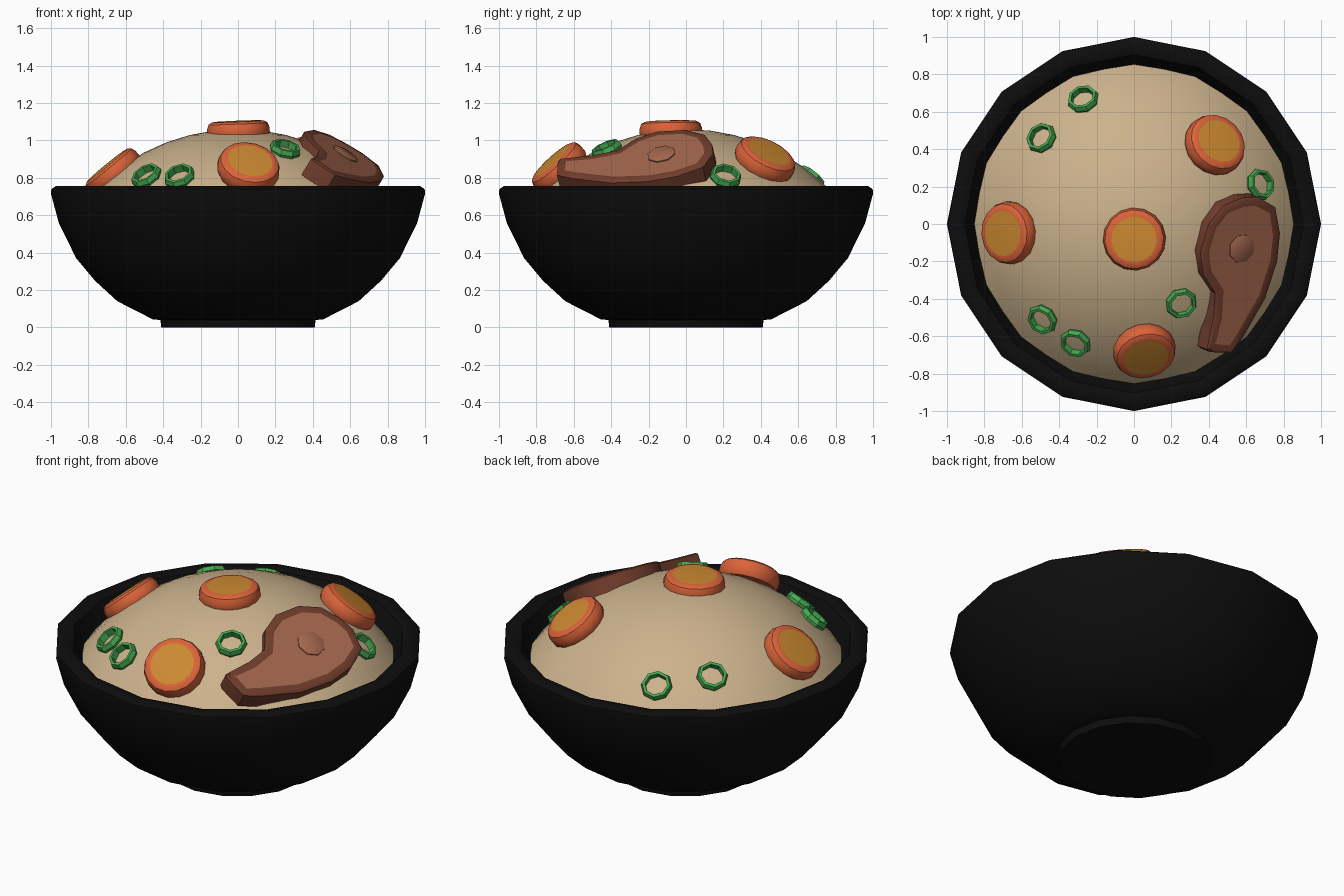
import bpy, bmesh, math
from mathutils import Vector, Matrix

if "Cube" in bpy.data.objects:
    bpy.data.objects.remove(bpy.data.objects["Cube"])


def material(name, rgb):
    m = bpy.data.materials.new(name)
    m.diffuse_color = (*rgb, 1)
    m.use_nodes = True
    m.node_tree.nodes["Principled BSDF"].inputs["Base Color"].default_value = m.diffuse_color
    return m


black = material("black_glaze", (0.004, 0.004, 0.004))
rice_col = material("rice_tan", (0.60, 0.445, 0.262))
orange = material("carrot_orange", (0.70, 0.125, 0.042))
amber = material("carrot_core", (0.60, 0.25, 0.03))
brown = material("seared_brown", (0.165, 0.047, 0.025))
meat = material("meat_pink_brown", (0.37, 0.135, 0.075))
green = material("onion_green", (0.06, 0.39, 0.08))


def finish(bm, name, mats, matrix=Matrix(), angle=35):
    bmesh.ops.recalc_face_normals(bm, faces=bm.faces)
    me = bpy.data.meshes.new(name)
    bm.to_mesh(me)
    bm.free()
    for m in mats:
        me.materials.append(m)
    me.shade_smooth()
    me.set_sharp_from_angle(angle=math.radians(angle))
    ob = bpy.data.objects.new(name, me)
    ob.matrix_world = matrix
    bpy.context.collection.objects.link(ob)
    return ob


def lathe(name, profile, segs, mats, matrix=Matrix(), closed=False, core=None, angle=35):
    """Revolve an (r, z) profile; bands from index `core` on get material 1."""
    bm = bmesh.new()
    rings = []
    for r, z in profile:
        if r == 0:
            rings.append([bm.verts.new((0, 0, z))] * segs)
        else:
            rings.append([bm.verts.new((r * math.cos(2 * math.pi * i / segs),
                                        r * math.sin(2 * math.pi * i / segs), z))
                          for i in range(segs)])
    n = len(rings)
    for k in range(n if closed else n - 1):
        a, b = rings[k], rings[(k + 1) % n]
        for i in range(segs):
            j = (i + 1) % segs
            f = bm.faces.new(list(dict.fromkeys((a[i], a[j], b[j], b[i]))))
            f.material_index = 1 if core is not None and k >= core else 0
    return finish(bm, name, mats, matrix, angle)


def placed(pos, normal):
    q = Vector(normal).to_track_quat('Z', 'Y')
    return Matrix.Translation(pos) @ q.to_matrix().to_4x4()


# Bowl with foot, rounded rim and inner wall
lathe("bowl", [(0, 0), (0.41, 0), (0.415, 0.04), (0.455, 0.043), (0.645, 0.14), (0.765, 0.25),
               (0.865, 0.37), (0.957, 0.555), (1.0, 0.715), (0.998, 0.74), (0.975, 0.755),
               (0.93, 0.755), (0.905, 0.745), (0.85, 0.63), (0.7, 0.4), (0.45, 0.2), (0, 0.12)],
      16, [black])

# Rice mound: a spherical cap
R, CZ = 1.075, -0.015
lathe("rice_mound", [(R * math.sin(math.radians(a)), CZ + R * math.cos(math.radians(a)))
                     for a in (0, 7, 14, 21, 28, 35, 42, 48, 54)], 32, [rice_col])

# Carrot slices with a paler core, given by top centre and normal
carrots = [((0, -0.082, 1.103), (-0.04, -0.02, 1)),
           ((0.065, -0.715, 0.892), (0.17, -0.66, 0.73)),
           ((0.455, 0.445, 0.94), (0.42, 0.41, 0.81)),
           ((-0.702, -0.05, 0.868), (-0.63, -0.05, 0.77))]
for i, (p, n) in enumerate(carrots):
    lathe(f"carrot_slice_{i + 1}", [(0, -0.1), (0.155, -0.1), (0.168, -0.075), (0.168, -0.04),
                                    (0.158, -0.013), (0.14, -0.002), (0.122, 0), (0, 0)],
          16, [orange, amber], placed(p, n), core=6)

# Spring onion rings lying on the rice
for i, (x, y) in enumerate([(-0.27, 0.66), (-0.49, 0.455), (0.67, 0.21),
                            (0.25, -0.42), (-0.485, -0.505), (-0.31, -0.63)]):
    n = Vector((x, y, math.sqrt(R * R - x * x - y * y))).normalized()
    lathe(f"onion_ring_{i + 1}", [(0.062, -0.025), (0.078, -0.025), (0.087, 0), (0.078, 0.025),
                                  (0.062, 0.025)], 8, [green],
          placed(n * (R + 0.01) + Vector((0, 0, CZ)), n), closed=True, angle=20)

# Meat chop: outline seen from above, projected on a tilted plane
outline = [(.58, .14), (.48, .10), (.40, 0), (.355, -.15), (.37, -.27), (.435, -.37),
           (.425, -.50), (.39, -.67), (.41, -.685), (.52, -.69), (.58, -.61), (.70, -.40),
           (.765, -.20), (.78, -.05), (.755, .09), (.66, .145)]


def on_chop(x, y):
    return Vector((x, y, 0.918 - 0.62 * (x - 0.57) + 0.24 * (y + 0.13)))


normal = Vector((0.62, -0.24, 1)).normalized()
bm = bmesh.new()
top = bm.faces.new([bm.verts.new(on_chop(x, y)) for x, y in outline])
top.normal_update()
if top.normal.dot(normal) < 0:
    top.normal_flip()
walls = bmesh.ops.extrude_face_region(bm, geom=[top], use_keep_orig=True)
for v in walls["geom"]:
    if isinstance(v, bmesh.types.BMVert):
        v.co -= normal * 0.1
bmesh.ops.recalc_face_normals(bm, faces=bm.faces)
bm.faces.ensure_lookup_table()
top = max((f for f in bm.faces if len(f.verts) > 4), key=lambda f: f.calc_center_median().dot(normal))
bmesh.ops.inset_individual(bm, faces=[top], thickness=0.012, depth=0.008)
bmesh.ops.inset_individual(bm, faces=[top], thickness=0.036, depth=0)
top.material_index = 1
finish(bm, "meat_chop", [brown, meat])

# Bone bump on the chop
lathe("chop_bone", [(0, -0.02), (0.078, -0.02), (0.078, 0.014), (0.068, 0.02), (0, 0.02)], 8, [meat],
      placed(on_chop(0.57, -0.13), normal))
